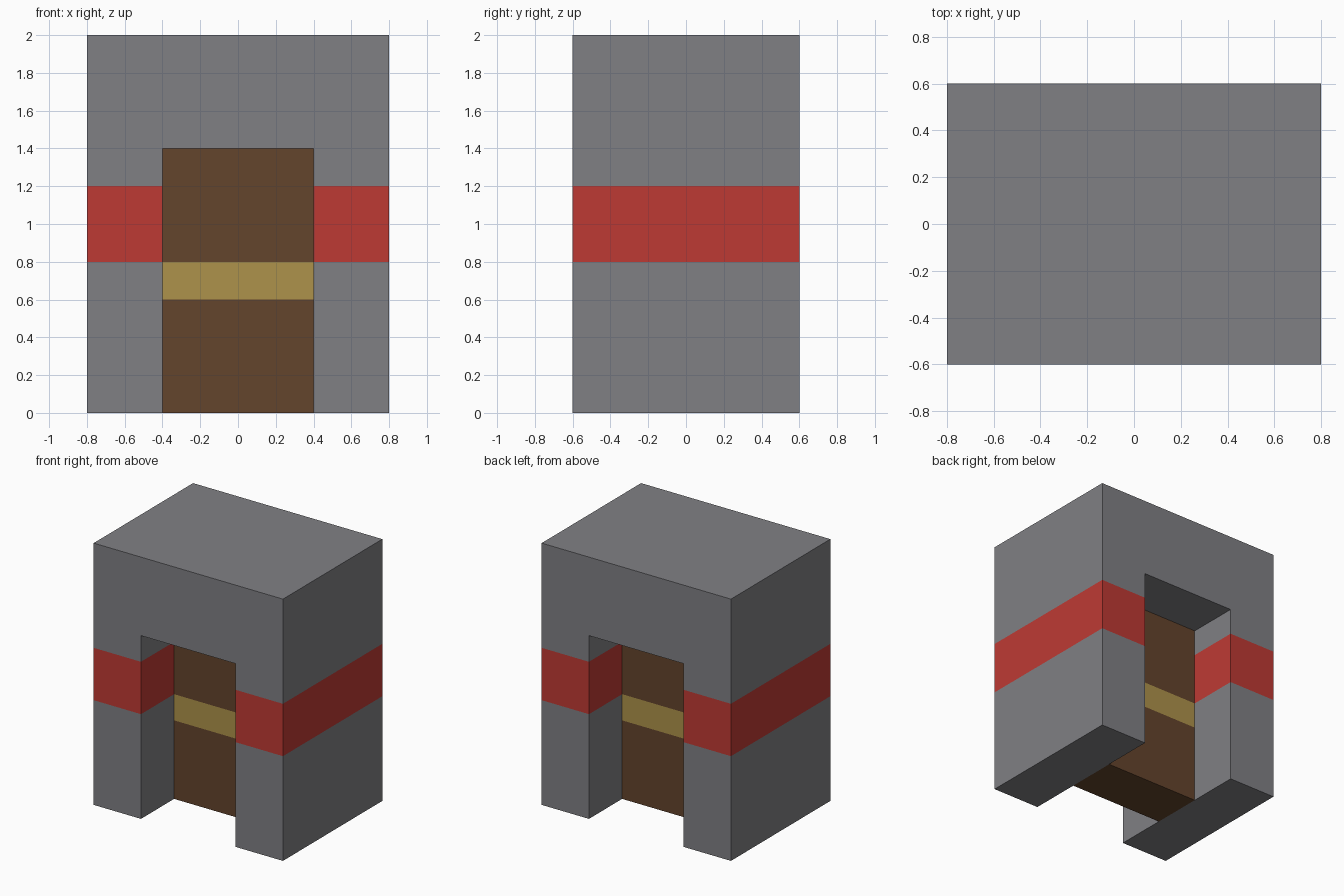
import bpy
import bmesh

cube = bpy.data.objects.get("Cube")
if cube:
    bpy.data.objects.remove(cube, do_unlink=True)


def make_material(name, rgb):
    mat = bpy.data.materials.new(name)
    mat.use_nodes = True
    mat.diffuse_color = (*rgb, 1)
    mat.node_tree.nodes["Principled BSDF"].inputs["Base Color"].default_value = (*rgb, 1)
    return mat


grey = make_material("stone grey", (0.216, 0.216, 0.231))
red = make_material("band red", (0.515, 0.042, 0.034))
brown = make_material("door brown", (0.127, 0.058, 0.025))
gold = make_material("strip gold", (0.423, 0.287, 0.069))


def banded_block(name, profile, depth, base, band, low, high):
    """Extrude an x-z profile along y, then colour the faces between two heights."""
    bm = bmesh.new()
    face = bm.faces.new([bm.verts.new((x, -depth / 2, z)) for x, z in profile])
    ext = bmesh.ops.extrude_face_region(bm, geom=[face], use_keep_orig=True)
    moved = [v for v in ext["geom"] if isinstance(v, bmesh.types.BMVert)]
    bmesh.ops.translate(bm, verts=moved, vec=(0, depth, 0))
    for z in (low, high):
        bmesh.ops.bisect_plane(bm, geom=bm.verts[:] + bm.edges[:] + bm.faces[:],
                               plane_co=(0, 0, z), plane_no=(0, 0, 1))
    bmesh.ops.recalc_face_normals(bm, faces=bm.faces[:])
    for f in bm.faces:
        f.material_index = int(low < f.calc_center_median().z < high)
    mesh = bpy.data.meshes.new(name)
    bm.to_mesh(mesh)
    bm.free()
    mesh.materials.append(base)
    mesh.materials.append(band)
    obj = bpy.data.objects.new(name, mesh)
    bpy.context.collection.objects.link(obj)
    return obj


# Stone arch with a red band around the legs
half_arch = [(0.4, 1.4), (0.4, 0), (0.8, 0), (0.8, 2)]
arch = half_arch + [(-x, z) for x, z in reversed(half_arch)]
banded_block("arch", arch, 1.2, grey, red, 0.8, 1.2)

# Recessed door slab with a gold strip
door = [(-0.4, 0), (0.4, 0), (0.4, 1.4), (-0.4, 1.4)]
banded_block("door", door, 0.4, brown, gold, 0.6, 0.8)
